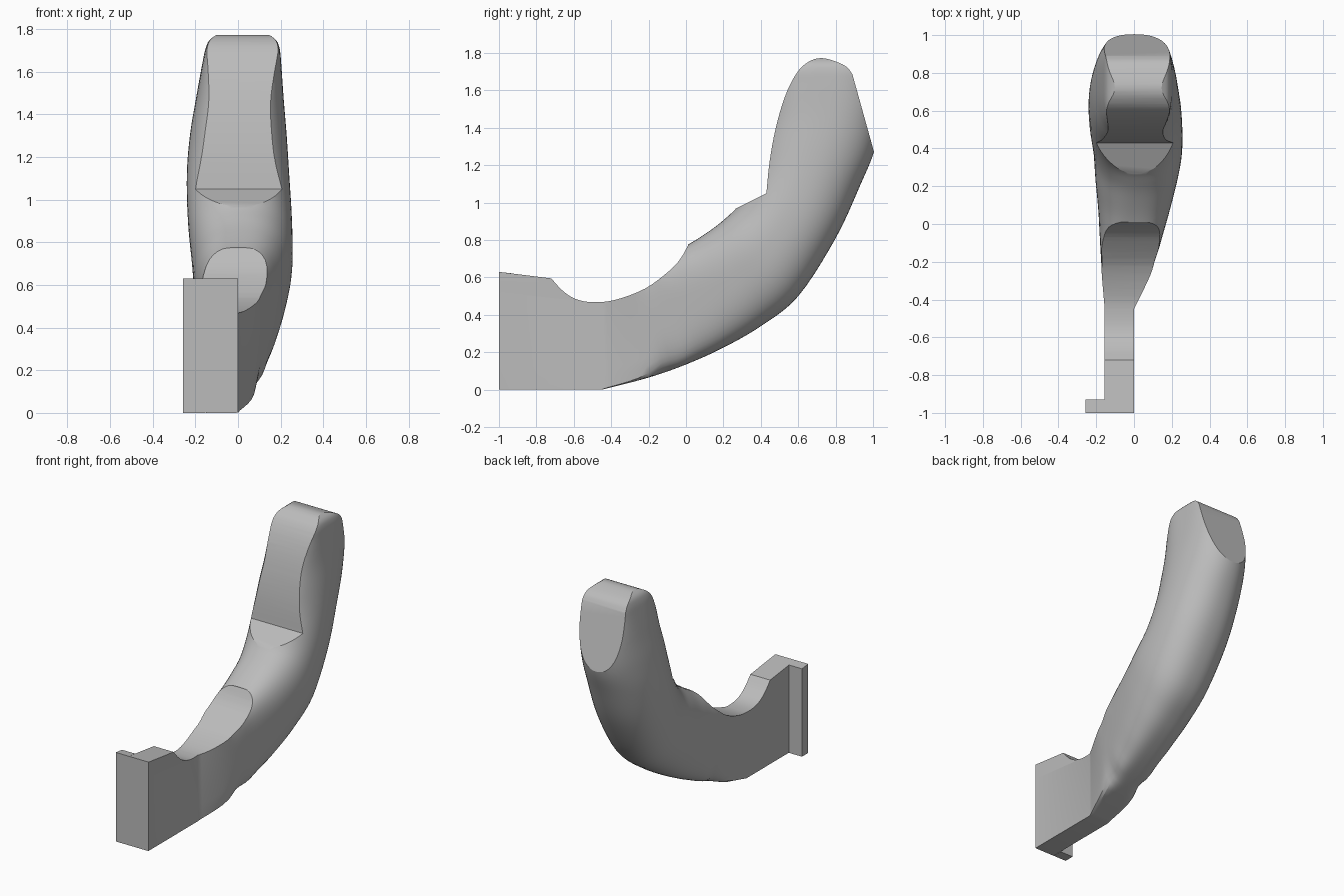
import bpy, bmesh, math
from mathutils import Vector

if "Cube" in bpy.data.objects:
    bpy.data.objects.remove(bpy.data.objects["Cube"])

grey = bpy.data.materials.new("plain_grey")
grey.use_nodes = True
grey.diffuse_color = (0.5, 0.5, 0.5, 1)
grey.node_tree.nodes["Principled BSDF"].inputs["Base Color"].default_value = (0.5, 0.5, 0.5, 1)


def finish(bm, name):
    bmesh.ops.recalc_face_normals(bm, faces=bm.faces)
    mesh = bpy.data.meshes.new(name)
    bm.to_mesh(mesh)
    bm.free()
    mesh.materials.append(grey)
    ob = bpy.data.objects.new(name, mesh)
    bpy.context.collection.objects.link(ob)
    return ob


def spline(keys, steps):
    """Catmull-Rom through tuples of any length."""
    out = []
    for i in range(len(keys) - 1):
        a, b, c, d = (keys[min(max(i + k, 0), len(keys) - 1)] for k in (-1, 0, 1, 2))
        for s in range(steps):
            t = s / steps
            out.append(tuple(q + 0.5 * t * (r - p + t * (2*p - 5*q + 4*r - w + t * (3*(q - r) + w - p)))
                             for p, q, r, w in zip(a, b, c, d)))
    return out + [keys[-1]]


def extrude_profile(name, points, x0, x1):
    bm = bmesh.new()
    face = bm.faces.new([bm.verts.new((x0, y, z)) for y, z in points])
    ext = bmesh.ops.extrude_face_region(bm, geom=[face])
    bmesh.ops.translate(bm, vec=(x1 - x0, 0, 0),
                        verts=[v for v in ext["geom"] if isinstance(v, bmesh.types.BMVert)])
    return finish(bm, name)


def loft(name, sections, count=64):
    """Each section: outer y z, inner y z, right x, left x, squareness."""
    bm = bmesh.new()
    rings = []
    for oy, oz, iy, iz, x0, x1, n in sections:
        ring = []
        for k in range(count):
            a = math.tau * k / count
            c, s = math.cos(a), math.sin(a)
            r = (abs(c) ** n + abs(s) ** n) ** (-1 / n)
            u, v = (r * c + 1) / 2, (r * s + 1) / 2
            ring.append(bm.verts.new((x0 + (x1 - x0) * u, oy + (iy - oy) * v, oz + (iz - oz) * v)))
        rings.append(ring)
    for p, q in zip(rings, rings[1:]):
        for k in range(count):
            j = (k + 1) % count
            bm.faces.new((p[k], p[j], q[j], q[k]))
    bm.faces.new(rings[0])
    bm.faces.new(rings[-1])
    return finish(bm, name)


def boolean(target, helper, operation):
    mod = target.modifiers.new(operation.lower(), "BOOLEAN")
    mod.object, mod.operation, mod.solver = helper, operation, "EXACT"
    bpy.context.view_layer.objects.active = target
    bpy.ops.object.modifier_apply(modifier=mod.name)
    bpy.data.objects.remove(helper)


# Curved hook: square web swelling into a rounded grip
web = [(-1.0, 0, -1.0, 0.68, -0.155, 0, 200), (-0.45, 0, -0.45, 0.65, -0.155, 0, 200)]
grip = spline([
    (-0.45, 0, -0.45, 0.65, -0.155, 0, 60),
    (-0.2, 0.065, -0.3, 0.67, -0.17, 0.085, 9),
    (0, 0.135, -0.15, 0.7, -0.18, 0.14, 4),
    (0.2, 0.225, 0, 0.77, -0.19, 0.19, 3),
    (0.4, 0.34, 0.12, 0.845, -0.205, 0.23, 2.6),
    (0.6, 0.5, 0.21, 0.915, -0.215, 0.255, 2.4),
    (0.8, 0.81, 0.29, 1.0, -0.235, 0.253, 2.3),
    (0.93, 1.09, 0.35, 1.15, -0.24, 0.24, 2.2),
    (1.01, 1.29, 0.39, 1.32, -0.225, 0.228, 2.2),
    (1.03, 1.48, 0.44, 1.47, -0.197, 0.214, 2.5),
    (1.0, 1.64, 0.49, 1.63, -0.168, 0.203, 3.2),
    (0.97, 1.71, 0.52, 1.71, -0.152, 0.195, 4),
    (0.96, 1.75, 0.54, 1.75, -0.132, 0.177, 4),
    (0.95, 1.78, 0.55, 1.78, -0.09, 0.135, 4)], 5)
hook = loft("hook", web + grip[1:])

# Side outline: finger scoop, thumb step, rounded tip and slanted back
scoop = spline([(-0.72, 0.595), (-0.66, 0.53), (-0.59, 0.485), (-0.5, 0.468), (-0.38, 0.48),
                (-0.22, 0.54), (-0.09, 0.635), (-0.03, 0.7), (0.01, 0.77)], 4)
tip = spline([(0.43, 1.05), (0.447, 1.22), (0.48, 1.4), (0.53, 1.57), (0.59, 1.69), (0.65, 1.75),
              (0.72, 1.773), (0.8, 1.755), (0.86, 1.725), (0.89, 1.685)], 4)
outline = ([(-1.0, 0.63)] + scoop + [(0.01, 0.8), (0.15, 0.92), (0.27, 0.97)] + tip
           + [(1.0, 1.29), (1.1, 0.9), (0.9, -0.1), (-1.0, -0.1)])
boolean(hook, extrude_profile("outline_cutter", outline, -0.5, 0.5), "INTERSECT")

# Mounting flange at the front end
flange = extrude_profile("flange", [(-1, 0), (-0.93, 0), (-0.93, 0.622), (-1, 0.63)], -0.257, -0.155)
boolean(hook, flange, "UNION")

bpy.ops.object.select_all(action="DESELECT")
hook.select_set(True)
bpy.context.view_layer.objects.active = hook
bpy.ops.object.shade_smooth_by_angle(angle=math.radians(28))
